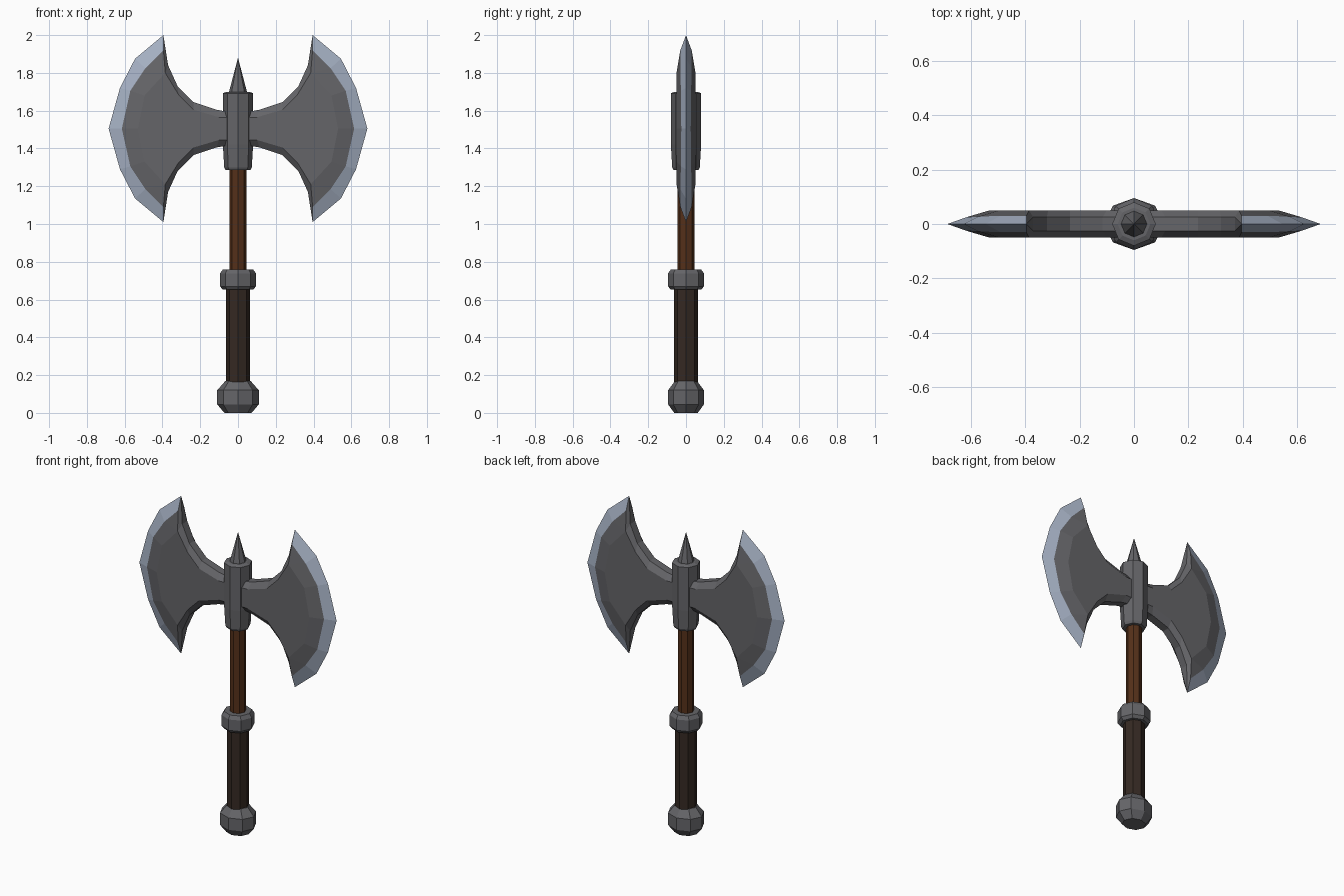
import bpy, bmesh, math
from itertools import product

if "Cube" in bpy.data.objects:
    bpy.data.objects.remove(bpy.data.objects["Cube"])


def material(name, rgb):
    m = bpy.data.materials.new(name)
    m.diffuse_color = (*rgb, 1)
    m.use_nodes = True
    m.node_tree.nodes["Principled BSDF"].inputs["Base Color"].default_value = m.diffuse_color
    return m


iron = material("dark_iron", (0.13, 0.13, 0.14))
steel = material("edge_steel", (0.38, 0.44, 0.55))
wood = material("wood", (0.09, 0.03, 0.01))
leather = material("leather", (0.035, 0.022, 0.016))


def finish(name, bm, mats):
    bmesh.ops.remove_doubles(bm, verts=bm.verts, dist=0.0005)
    bmesh.ops.recalc_face_normals(bm, faces=bm.faces)
    me = bpy.data.meshes.new(name)
    bm.to_mesh(me)
    bm.free()
    ob = bpy.data.objects.new(name, me)
    bpy.context.collection.objects.link(ob)
    for m in mats:
        me.materials.append(m)


def turned(name, profile, mat, y_scale=1.0, sides=8):
    """Faceted lathe part from (radius, height) pairs; radius 0 makes a point."""
    bm = bmesh.new()
    rings = []
    for r, z in profile:
        ring = []
        for i in range(sides):
            a = 2 * math.pi * i / sides
            ring.append(bm.verts.new((r * math.cos(a), r * math.sin(a) * y_scale, z)))
        rings.append(ring)
    for lo, hi in zip(rings, rings[1:]):
        for i in range(sides):
            j = (i + 1) % sides
            bm.faces.new((lo[i], lo[j], hi[j], hi[i]))
    bm.faces.new(rings[0][::-1])
    if profile[-1][0] > 0:
        bm.faces.new(rings[-1])
    finish(name, bm, [mat])


# Handle, from the floor up
turned("pommel", [(.072, 0), (.11, .045), (.11, .12), (.068, .168)], iron, 0.865)
turned("grip", [(.063, .15), (.063, .67)], leather)
turned("collar", [(.08, .652), (.095, .67), (.095, .738), (.08, .76)], iron)
turned("shaft", [(.046, .74), (.046, 1.32)], wood)

# Head socket and spike
turned("socket", [(.066, 1.285), (.073, 1.30), (.08, 1.42), (.08, 1.692), (.06, 1.70)], iron)
turned("top_spike", [(.05, 1.69), (0, 1.88)], iron)

# One eighth of the double blade: (x, y, height above blade centre)
E = [(.395, 0, .495), (.545, 0, .37), (.625, 0, .215), (.685, 0, 0)]             # sharp edge
L = [(.395, .03, .415), (.49, .03, .32), (.57, .027, .2), (.615, .025, 0)]       # edge bevel
P = [(.385, .05, .295), (.495, .05, .175), (.53, .05, 0)]                        # flat border
F = [P[0], (.315, .05, .18), (.235, .05, .10), (.10, .05, .06), (0, .05, .06)]   # concave border
R = [(.37, .025, .335), (.32, .025, .225), (.235, .025, .14),
     (.115, .025, .10), (0, .025, .08)]                                          # concave rim
C = [(x, 0, z) for x, y, z in R]                                                 # rim centre

faces = [((E[i], E[i + 1], L[i + 1], L[i]), 1) for i in range(3)]
faces += [((L[0], L[1], P[0]), 0), ((L[1], L[2], P[1], P[0]), 0), ((L[2], L[3], P[2], P[1]), 0)]
faces += [((*P, (0, .05, 0), *F[:0:-1]), 0)]
faces += [((L[0], E[0], R[0], P[0]), 0), ((E[0], C[0], R[0]), 0)]
for i in range(4):
    faces += [((F[i], R[i], R[i + 1], F[i + 1]), 0), ((R[i], C[i], C[i + 1], R[i + 1]), 0)]

bm = bmesh.new()
for sx, sy, sz in product((1, -1), repeat=3):
    for pts, slot in faces:
        f = bm.faces.new([bm.verts.new((x * sx, y * sy, 1.505 + z * sz)) for x, y, z in pts])
        f.material_index = slot
finish("double_blade", bm, [iron, steel])
